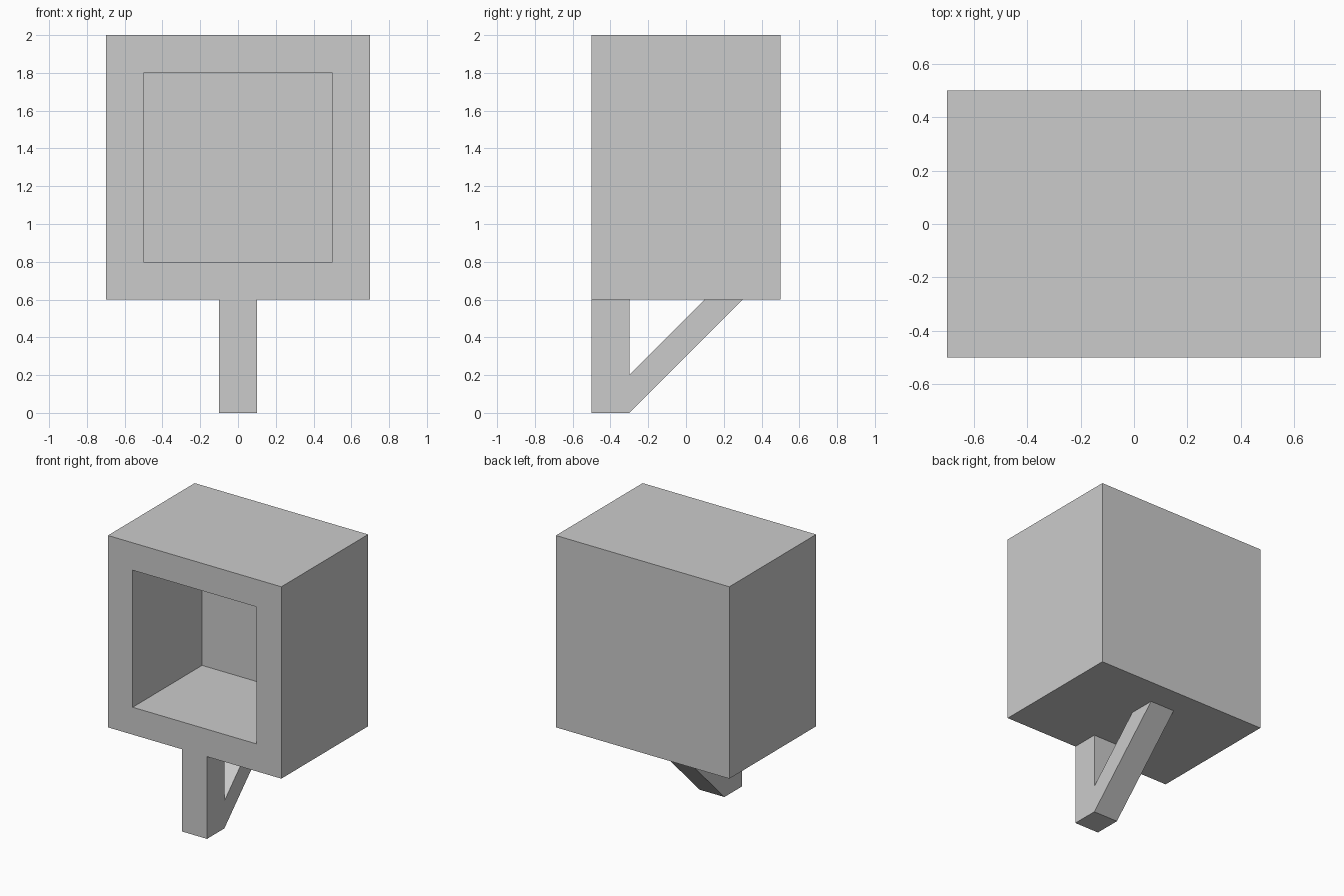
import bpy, bmesh
from mathutils import Vector, Matrix

if "Cube" in bpy.data.objects:
    bpy.data.objects.remove(bpy.data.objects["Cube"])


def finish(bm, name):
    bmesh.ops.recalc_face_normals(bm, faces=bm.faces)
    mesh = bpy.data.meshes.new(name)
    bm.to_mesh(mesh)
    bm.free()
    obj = bpy.data.objects.new(name, mesh)
    bpy.context.collection.objects.link(obj)
    return obj


# Open-fronted box: front face inset, then pushed back to form the recess
bm = bmesh.new()
bmesh.ops.create_cube(bm, size=1, matrix=Matrix.Translation((0, 0, 1.3)) @ Matrix.Diagonal((1.4, 1, 1.4, 1)))
bm.normal_update()
front = min(bm.faces, key=lambda f: f.calc_center_median().y)
bmesh.ops.inset_region(bm, faces=[front], thickness=0.2, use_even_offset=True)
back = bmesh.ops.extrude_discrete_faces(bm, faces=[front])["faces"][0]
bmesh.ops.translate(bm, verts=back.verts, vec=(0, 0.8, 0))
finish(bm, "box")

# Post with diagonal brace: one side profile (y, z) extruded across x
profile = [(-0.5, 0), (-0.3, 0), (0.3, 0.6), (0.1, 0.6),
           (-0.3, 0.2), (-0.3, 0.6), (-0.5, 0.6)]
bm = bmesh.new()
side = bm.faces.new([bm.verts.new((-0.1, y, z)) for y, z in profile])
geom = bmesh.ops.extrude_face_region(bm, geom=[side])["geom"]
bmesh.ops.translate(bm, verts=[v for v in geom if isinstance(v, bmesh.types.BMVert)],
                    vec=Vector((0.2, 0, 0)))
finish(bm, "post_and_brace")
